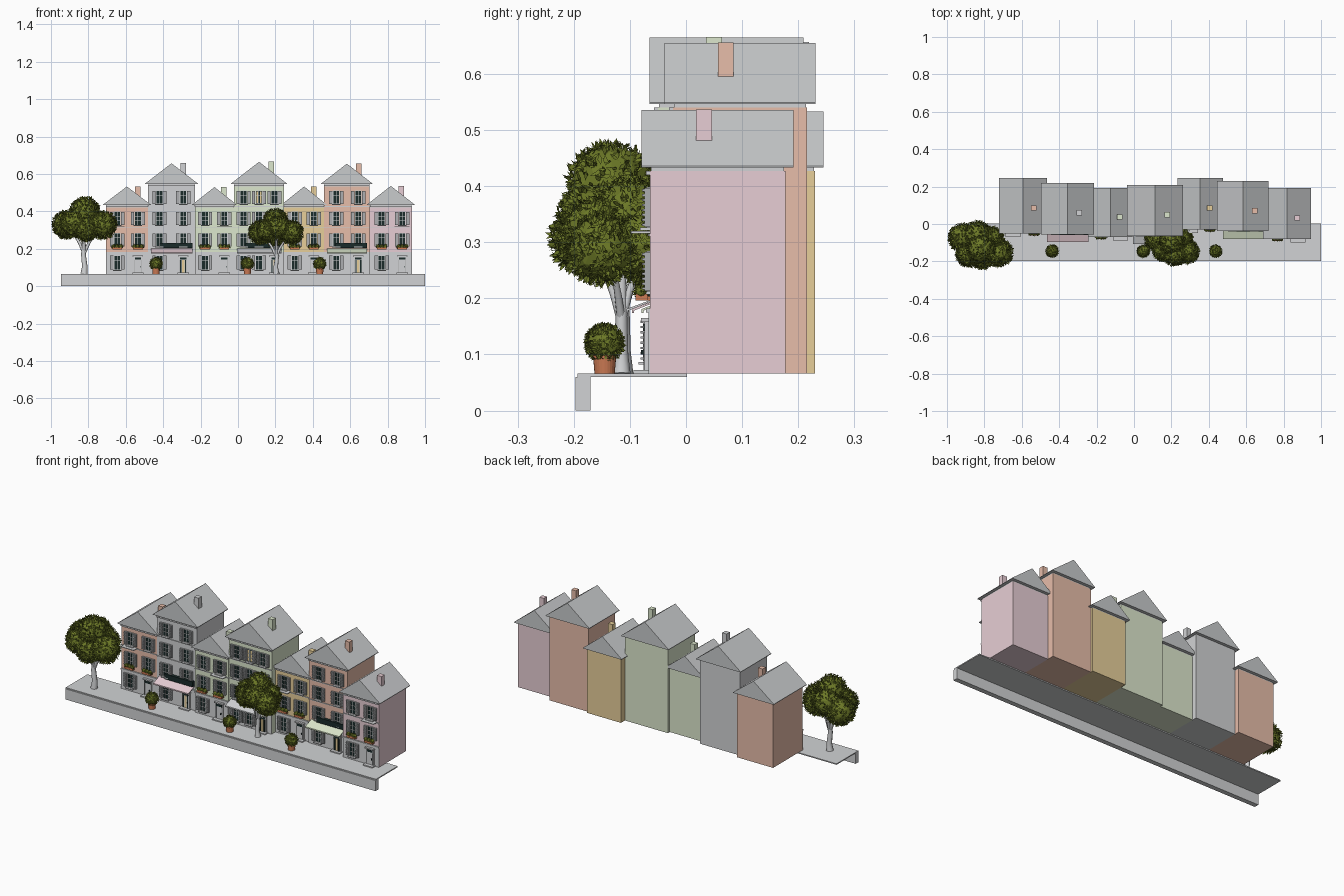
import bpy, bmesh, math, random
from mathutils import Vector, Matrix

random.seed(4)
cube = bpy.data.objects.get("Cube")
if cube:
    bpy.data.objects.remove(cube, do_unlink=True)


def material(name, rgb):
    m = bpy.data.materials.new(name)
    m.use_nodes = True
    m.diffuse_color = (*rgb, 1)
    bsdf = m.node_tree.nodes["Principled BSDF"]
    bsdf.inputs["Base Color"].default_value = (*rgb, 1)
    bsdf.inputs["Roughness"].default_value = 0.8
    return m


GREY = material("stone grey", (0.64, 0.65, 0.66))
ROOF = material("roof grey", (0.58, 0.595, 0.605))
SHUTTER = material("shutter grey", (0.42, 0.43, 0.44))
DARK = material("dark glass", (0.01, 0.024, 0.023))
SALMON = material("salmon plaster", (0.88, 0.56, 0.44))
PINK = material("pink plaster", (0.87, 0.67, 0.72))
GREEN = material("pale green plaster", (0.72, 0.80, 0.61))
YELLOW = material("ochre plaster", (0.82, 0.64, 0.33))
LEAF = material("leaf green", (0.15, 0.19, 0.02))
CLAY = material("terracotta", (0.62, 0.2, 0.09))


def finish(bm, name, mat):
    bmesh.ops.recalc_face_normals(bm, faces=bm.faces)
    me = bpy.data.meshes.new(name)
    bm.to_mesh(me)
    bm.free()
    me.materials.append(mat)
    ob = bpy.data.objects.new(name, me)
    bpy.context.collection.objects.link(ob)


def boxes(name, mat, items):
    """One object made of boxes given as (x0, x1, y0, y1, z0, z1)."""
    bm = bmesh.new()
    for x0, x1, y0, y1, z0, z1 in items:
        mid = Vector((x0 + x1, y0 + y1, z0 + z1)) / 2
        size = (x1 - x0, y1 - y0, z1 - z0)
        bmesh.ops.create_cube(bm, size=1, matrix=Matrix.Translation(mid) @ Matrix.Diagonal((*size, 1)))
    finish(bm, name, mat)


def prism(name, mat, profile, axis, a, b):
    """Extrude a closed 2D profile along x or y from a to b."""
    bm = bmesh.new()
    place = (lambda p: (p[0], a, p[1])) if axis == "y" else (lambda p: (a, p[0], p[1]))
    face = bm.faces.new([bm.verts.new(place(p)) for p in profile])
    ext = bmesh.ops.extrude_face_region(bm, geom=[face])
    move = Vector((0, b - a, 0)) if axis == "y" else Vector((b - a, 0, 0))
    bmesh.ops.translate(bm, verts=[v for v in ext["geom"] if isinstance(v, bmesh.types.BMVert)], vec=move)
    finish(bm, name, mat)


def foliage(name, lobes, leaf, count):
    """Solid lobes covered with small diamond leaves."""
    bm = bmesh.new()
    for x, y, z, r in lobes:
        bmesh.ops.create_icosphere(bm, subdivisions=2, radius=r * 0.88, matrix=Matrix.Translation((x, y, z)))
    for x, y, z, r in lobes:
        for _ in range(count):
            n = Vector([random.gauss(0, 1) for _ in range(3)]).normalized()
            p = Vector((x, y, z)) + n * r * random.uniform(0.87, 0.97)
            t = (n * 0.7 + Vector([random.gauss(0, 0.6) for _ in range(3)])).normalized()
            s = t.cross(n).normalized() * leaf * 0.4
            t = t * leaf
            bm.faces.new([bm.verts.new(v) for v in (p - t, p + s, p + t, p - s)])
    finish(bm, name, LEAF)


# Pavement and its front retaining wall
G = 0.066
boxes("pavement", GREY, [(-0.945, 1.0, -0.193, 0.002, 0.06, G)])
boxes("retaining_wall", GREY, [(-0.945, 1.0, -0.197, -0.17, 0, 0.06)])


def opening(parts, x, y, z, w, h, cols=2, rows=3):
    """Glazed window with frame, thin bars and louvred shutters."""
    f = 0.003
    parts["glass"].append((x - w / 2, x + w / 2, y - 0.003, y + 0.002, z, z + h))
    for sx in (-1, 1):
        edge = x + sx * w / 2
        parts["frame"].append((edge - f / 2, edge + f / 2, y - 0.007, y, z, z + h))
        a, b = sorted((edge + sx * 0.003, edge + sx * 0.021))
        parts["shutter"].append((a, b, y - 0.01, y, z, z + h))
        for k in range(8):
            zz = z + h * (k + 0.5) / 8
            parts["shutter"].append((a + 0.002, b - 0.002, y - 0.014, y - 0.008, zz - 0.002, zz + 0.002))
    for k in range(1, cols):
        xx = x - w / 2 + w * k / cols
        parts["frame"].append((xx - 0.0012, xx + 0.0012, y - 0.006, y, z, z + h))
    for k in range(rows + 1):
        zz = z + h * k / rows
        parts["frame"].append((x - w / 2, x + w / 2, y - 0.006, y, zz - 0.001, zz + 0.001))
    parts["frame"].append((x - w / 2 - 0.006, x + w / 2 + 0.006, y - 0.018, y, z - 0.006, z - 0.001))


def house(n, x0, x1, yf, yb, wall, xs, chimney, apex, awning=None, balcony=0):
    name = f"house_{n}"
    tall = awning is not None
    eave = 0.546 if tall else 0.433
    top = eave - 0.006
    mid = (x0 + x1) / 2
    boxes(name + "_walls", wall, [(x0, x1, yf, yb, G, top)])
    boxes(name + "_wall_plate", GREY, [(x0 + 0.002, x1 - 0.002, yf + 0.002, yb - 0.002, top, eave)])
    # Gabled roof with a thin eave
    e0, e1 = x0 - 0.015, x1 + 0.015
    prism(name + "_roof", ROOF, [(e0, eave), (e1, eave), (e1, eave + 0.003), (mid, apex), (e0, eave + 0.003)],
          "y", yf - 0.015, yb + 0.015)
    cx, cy = chimney
    boxes(name + "_chimney", wall, [(cx - 0.014, cx + 0.014, cy - 0.014, cy + 0.014, eave + 0.02, apex + 0.001)])
    # Stone ground floor, string courses and cornice
    floors = [0.213, 0.327] + ([0.44] if tall else [])
    boxes(name + "_ground_floor_facing", GREY, [(x0, x1, yf - 0.003, yf, G, 0.175)])
    boxes(name + "_courses", GREY, [(x0, x1, yf - 0.007, yf, z, z + 0.007) for z in (0.175, top - 0.007)]
          + [(x0, x1, yf - 0.004, yf, z - 0.016, z - 0.012) for z in floors[1:]])
    # Windows on each floor, door in the last bay
    parts = {"glass": [], "frame": [], "shutter": []}
    for z in floors:
        for x in xs:
            opening(parts, x, yf, z, 0.034, 0.07)
    for x in xs[:-1]:
        opening(parts, x, yf - 0.003, 0.088, 0.034, 0.075)
    dx = xs[-1]
    parts["frame"] += [(dx - 0.024, dx + 0.024, yf - 0.01, yf, G, 0.158),
                       (dx - 0.028, dx + 0.028, yf - 0.016, yf, 0.158, 0.165),
                       (dx - 0.03, dx + 0.03, yf - 0.03, yf, G, G + 0.006)]
    parts["glass"] += [(dx - 0.017, dx + 0.017, yf - 0.012, yf, 0.142, 0.154),
                       (dx + 0.011, dx + 0.014, yf - 0.016, yf, 0.1, 0.108)]
    parts["shutter"] += [(dx + s * 0.018 - 0.001, dx + s * 0.018 + 0.001, yf - 0.012, yf, G, 0.14) for s in (-1, 1)]
    for key, mat in (("glass", DARK), ("frame", GREY), ("shutter", SHUTTER)):
        boxes(f"{name}_{key}", mat, parts[key])
    if tall:
        # Shop sign board and sloping awning
        a, b = x0 + 0.016, x1 - 0.014
        boxes(name + "_sign_board", DARK, [(a + 0.045, b, yf - 0.018, yf, 0.203, 0.232)])
        yo = yf - 0.056
        prism(name + "_awning", awning, [(yf, 0.199), (yf, 0.202), (yo, 0.181), (yo, 0.174), (yo + 0.003, 0.174),
                                         (yo + 0.003, 0.178)], "x", a, b)
        # Glazed strips beside a warm coloured shop door
        boxes(name + "_door_glazing", DARK, [(dx + s * 0.013 - 0.003, dx + s * 0.013 + 0.003, yf - 0.013, yf - 0.01,
                                              G + 0.006, 0.14) for s in (-1, 1)])
        boxes(name + "_door_panel", YELLOW, [(dx - 0.006, dx + 0.006, yf - 0.013, yf - 0.01, G + 0.006, 0.14)])
    else:
        # Planted window boxes on the first floor and one small ledge above
        bx = xs[balcony]
        boxes(name + "_ledge", GREY, [(bx - 0.04, bx + 0.04, yf - 0.034, yf, 0.316, 0.32)])
        boxes(name + "_window_boxes", CLAY, [(x - 0.026, x + 0.026, yf - 0.026, yf - 0.005, 0.196, 0.208) for x in xs])
        foliage(name + "_window_plants",
                [(x + k * 0.015, yf - 0.016, 0.212, 0.012) for x in xs for k in (-1.3, 0, 1.3)], 0.006, 25)


house(1, -0.707, -0.481, -0.035, 0.23, SALMON, (-0.646, -0.535), (-0.536, 0.085), 0.533)
house(2, -0.481, -0.23, -0.04, 0.204, GREY, (-0.42, -0.293), (-0.293, 0.06), 0.657, PINK)
house(3, -0.23, -0.022, -0.055, 0.177, GREEN, (-0.176, -0.073), (-0.076, 0.037), 0.53, balcony=1)
house(4, -0.022, 0.247, -0.05, 0.194, GREEN, (0.03, 0.112, 0.195), (0.178, 0.05), 0.665, GREY)
house(5, 0.247, 0.46, -0.015, 0.23, YELLOW, (0.303, 0.405), (0.405, 0.085), 0.533)
house(6, 0.46, 0.704, -0.023, 0.216, SALMON, (0.525, 0.643), (0.645, 0.071), 0.655, GREEN)
house(7, 0.704, 0.93, -0.064, 0.177, PINK, (0.768, 0.878), (0.873, 0.032), 0.536, balcony=1)

# Curtains in one top window
boxes("house_4_curtains", YELLOW, [(0.112 + s * 0.01 - 0.004, 0.112 + s * 0.01 + 0.004, -0.0545, -0.053, 0.445, 0.505)
                                   for s in (-1, 1)])

# Crown lobes relative to the foot of a tree: x, y, z, radius
CROWN = [(-0.095, 0.04, 0.262, 0.08), (-0.058, -0.045, 0.27, 0.077), (0.005, -0.02, 0.332, 0.085),
         (-0.015, 0.052, 0.295, 0.081), (0.1, -0.04, 0.262, 0.08), (0.055, 0.03, 0.27, 0.075),
         (0.01, -0.062, 0.24, 0.07)]
LIMBS = [(0, 0), (-0.07, 0.02), (0.075, -0.02), (0.0, 0.045), (0.0, -0.04)]


def tree(name, x, y, scale, turn):
    c, s = math.cos(turn), math.sin(turn)

    def put(px, py, pz):
        return (x + scale * (px * c - py * s), y + scale * (px * s + py * c), G + scale * pz)

    foliage(name + "_crown", [(*put(*l[:3]), l[3] * scale) for l in CROWN], 0.0105 * scale, 800)
    # Tapered trunk and limbs swept along curves
    cu = bpy.data.curves.new(name + "_trunk", "CURVE")
    cu.dimensions = "3D"
    cu.bevel_depth = 0.016 * scale
    cu.bevel_resolution = 2
    cu.use_fill_caps = True
    for k, (lx, ly) in enumerate(LIMBS):
        if k == 0:
            path = [((0, 0, 0), 1.2), ((0.004, 0, 0.04), 0.9), ((-0.003, 0, 0.1), 0.8), ((0, 0, 0.28), 0.45)]
        else:
            path = [((0, 0, 0.11), 0.6), ((lx * 0.35, ly * 0.35, 0.165), 0.5), ((lx, ly, 0.24), 0.3)]
        sp = cu.splines.new("POLY")
        sp.points.add(len(path) - 1)
        for pt, (co, r) in zip(sp.points, path):
            pt.co = (*put(*co), 1)
            pt.radius = r
        sp.use_smooth = True
    cu.materials.append(GREY)
    bpy.context.collection.objects.link(bpy.data.objects.new(name + "_trunk", cu))


tree("left_tree", -0.823, -0.113, 1.0, 0)
tree("right_tree", 0.205, -0.115, 0.845, math.pi)

# Potted shrubs
for k, px in enumerate((-0.438, 0.05, 0.437)):
    bm = bmesh.new()
    bmesh.ops.create_cone(bm, cap_ends=True, segments=24, radius1=0.018, radius2=0.021, depth=0.034,
                          matrix=Matrix.Translation((px, -0.145, G + 0.017)))
    finish(bm, f"pot_{k + 1}", CLAY)
    foliage(f"shrub_{k + 1}", [(px, -0.145, 0.12, 0.036)], 0.006, 550)
